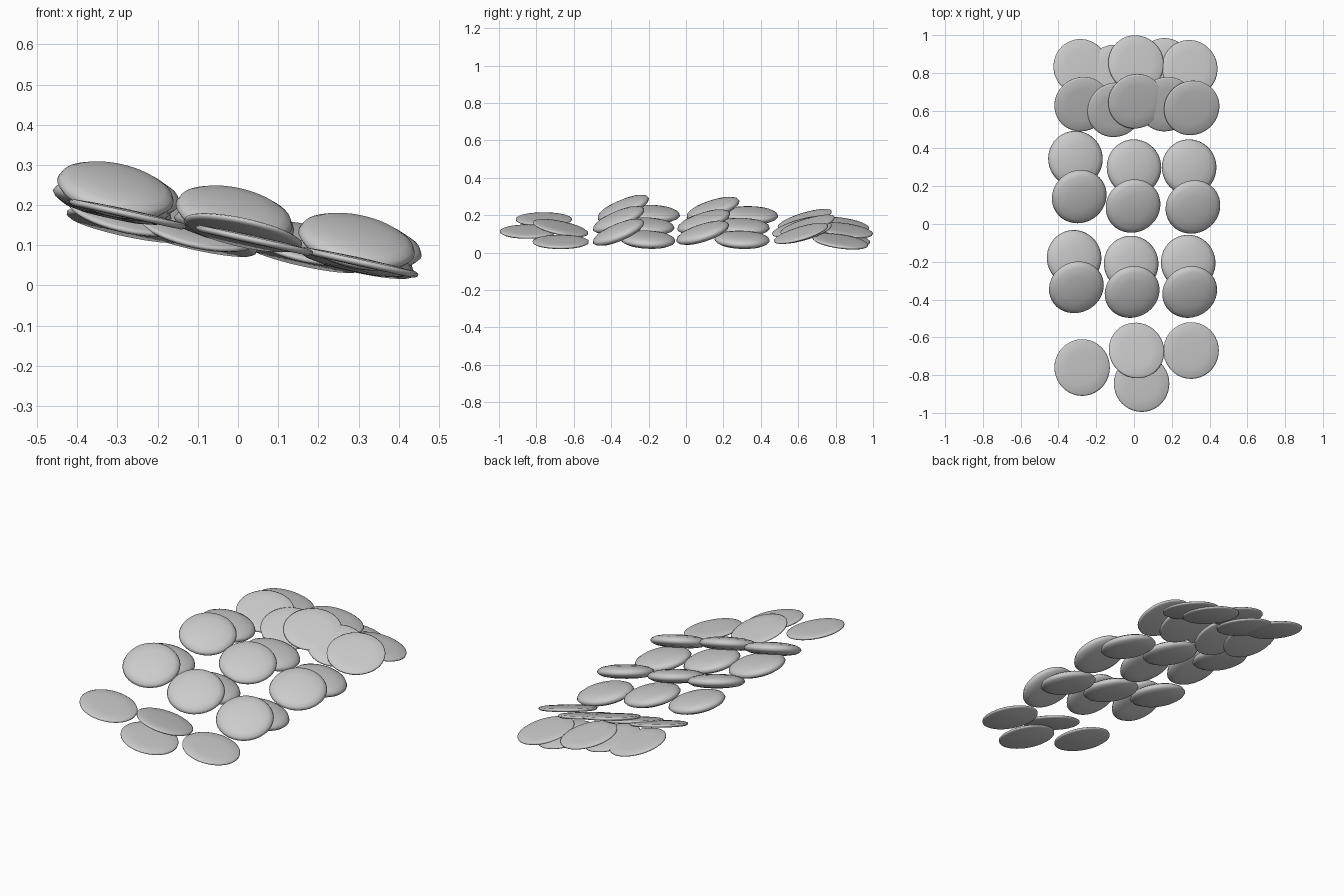
import bpy, bmesh, math
from mathutils import Vector

cube = bpy.data.objects.get("Cube")
if cube:
    bpy.data.objects.remove(cube, do_unlink=True)

grey = bpy.data.materials.new("plain_grey")
grey.use_nodes = True
grey.diffuse_color = (0.6, 0.6, 0.6, 1)
grey.node_tree.nodes["Principled BSDF"].inputs["Base Color"].default_value = (0.6, 0.6, 0.6, 1)

# Half sections (radius, height), spun around the disc axis
THIN = [(0, -.010), (.140, -.009), (.149, -.004), (.150, .003), (.142, .007), (.09, .010), (0, .012)]
PUFFY = [(0, -.032), (.07, -.030), (.115, -.023), (.138, -.012), (.148, 0),
         (.141, .014), (.120, .025), (.075, .034), (0, .038)]
CROSS_SLOPE = 0.22


def spin_mesh(name, profile, steps=40):
    """Lathe a half section into a closed disc."""
    bm = bmesh.new()
    verts = [bm.verts.new((r, 0, z)) for r, z in profile]
    edges = [bm.edges.new(pair) for pair in zip(verts, verts[1:])]
    bmesh.ops.spin(bm, geom=verts + edges, cent=(0, 0, 0), axis=(0, 0, 1),
                   angle=math.tau, steps=steps)
    bmesh.ops.remove_doubles(bm, verts=bm.verts, dist=1e-4)
    bmesh.ops.recalc_face_normals(bm, faces=bm.faces)
    for face in bm.faces:
        face.smooth = True
    mesh = bpy.data.meshes.new(name)
    bm.to_mesh(mesh)
    bm.free()
    mesh.materials.append(grey)
    return mesh


def lay_row(name, mesh, pitch, places):
    """Lay discs side by side, all leaning down to +x and pitched along y."""
    lean = Vector((CROSS_SLOPE, -pitch, 1)).to_track_quat('Z', 'Y')
    for i, place in enumerate(places, 1):
        disc = bpy.data.objects.new(f"{name}_{i}", mesh)
        disc.location = place
        disc.rotation_euler = lean.to_euler()
        bpy.context.collection.objects.link(disc)


thin = spin_mesh("thin_disc", THIN)
puffy = spin_mesh("puffy_disc", PUFFY)

# Back group: two overlapping rows of thin discs
lay_row("back_lower_thin_disc", thin, -.14,
        [(-.28, .83, .15), (-.10, .80, .115), (.01, .85, .12), (.165, .835, .075), (.295, .825, .06)])
lay_row("back_upper_thin_disc", thin, .30,
        [(-.275, .635, .178), (-.10, .605, .14), (.01, .65, .147), (.17, .635, .105), (.305, .615, .103)])

# Middle groups: puffy pairs, the front one leaning on the one behind
lay_row("mid_back_lower_puffy_disc", puffy, -.03,
        [(-.31, .345, .198), (0, .30, .135), (.292, .30, .067)])
lay_row("mid_back_upper_puffy_disc", puffy, .32,
        [(-.29, .145, .232), (-.005, .095, .165), (.312, .09, .104)])
lay_row("mid_front_lower_puffy_disc", puffy, -.05,
        [(-.317, -.18, .205), (-.015, -.21, .138), (.287, -.205, .068)])
lay_row("mid_front_upper_puffy_disc", puffy, .42,
        [(-.305, -.335, .235), (-.01, -.36, .175), (.295, -.36, .107)])

# Front group: a few loose thin discs
lay_row("front_loose_thin_disc", thin, 0,
        [(-.275, -.76, .178), (.04, -.845, .113), (.302, -.67, .058)])
lay_row("front_leaning_thin_disc", thin, -.21, [(.013, -.67, .132)])
